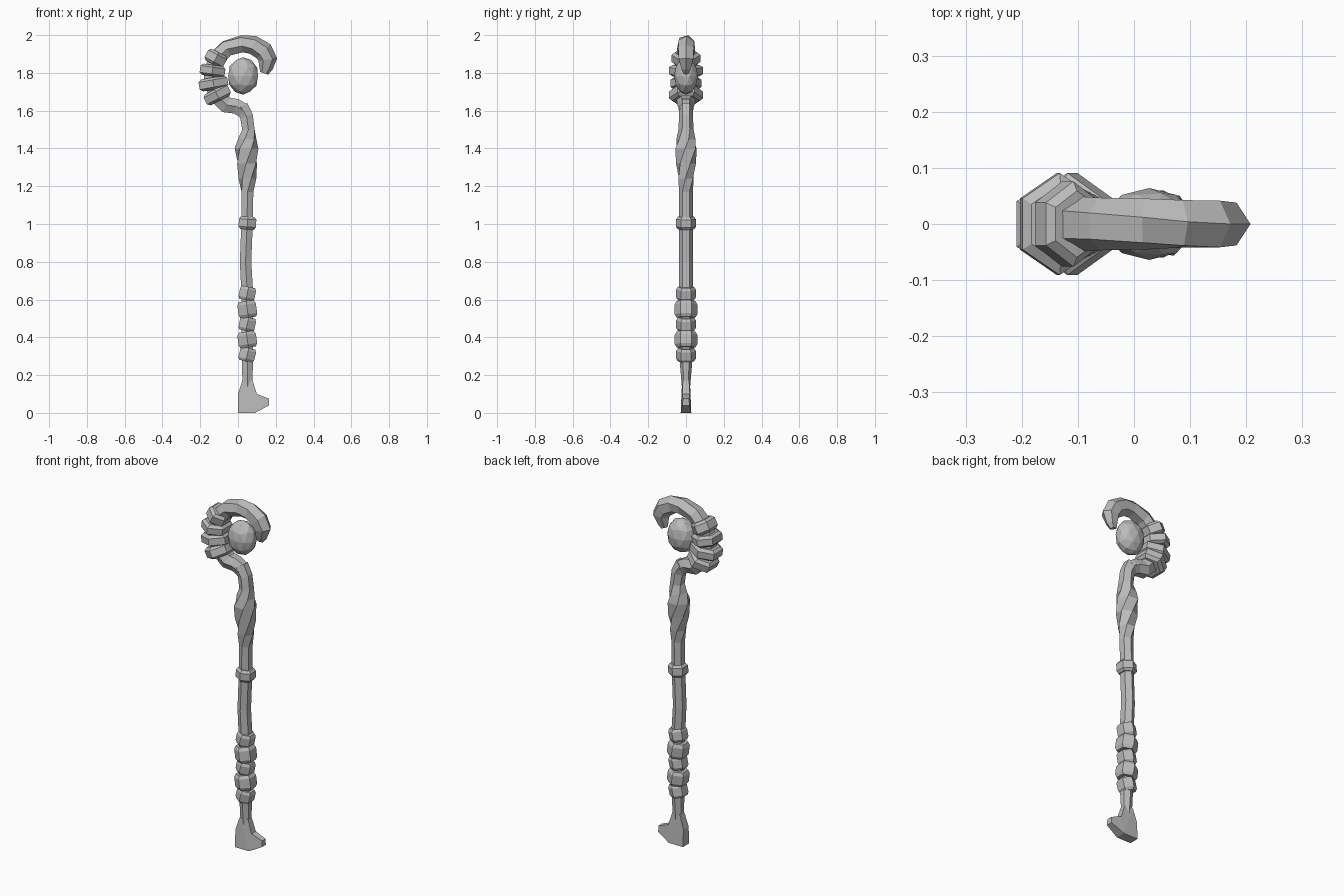
import bpy, bmesh
from math import sin, cos, radians
from mathutils import Vector, Matrix

if "Cube" in bpy.data.objects:
    bpy.data.objects.remove(bpy.data.objects["Cube"])

stone = bpy.data.materials.new("grey_stone")
stone.use_nodes = True
GREY = (0.5, 0.5, 0.5, 1)
stone.diffuse_color = GREY
stone.node_tree.nodes["Principled BSDF"].inputs["Base Color"].default_value = GREY


def finish(name, bm):
    bmesh.ops.recalc_face_normals(bm, faces=bm.faces)
    mesh = bpy.data.meshes.new(name)
    bm.to_mesh(mesh)
    bm.free()
    mesh.materials.append(stone)
    obj = bpy.data.objects.new(name, mesh)
    bpy.context.collection.objects.link(obj)
    return obj


def sweep(name, stations, sides=6):
    """Hexagonal tube; each station is x, z, in-plane radius, depth radius, twist."""
    bm = bmesh.new()
    loops = []
    last = len(stations) - 1
    for i, (x, z, rx, ry, twist) in enumerate(stations):
        a, b = stations[max(i - 1, 0)], stations[min(i + 1, last)]
        t = Vector((b[0] - a[0], 0, b[1] - a[1])).normalized()
        across = Vector((t.z, 0, -t.x))
        loop = []
        for k in range(sides):
            ang = radians(30 + twist + 360 * k / sides)
            loop.append(bm.verts.new(Vector((x, 0, z)) + across * rx * cos(ang)
                                     + Vector((0, ry * sin(ang), 0))))
        loops.append(loop)
    for lo, hi in zip(loops, loops[1:]):
        for k in range(sides):
            n = (k + 1) % sides
            bm.faces.new((lo[k], lo[n], hi[n], hi[k]))
    bm.faces.new(loops[0][::-1])
    bm.faces.new(loops[-1])
    return finish(name, bm)


def ring(name, x, z, tilt, rx, ry, half, taper=0.78):
    """Bevelled hexagonal band, tilted in the front plane."""
    dx, dz = sin(radians(tilt)), cos(radians(tilt))
    sweep(name, [(x + dx * half * h, z + dz * half * h, rx * s, ry * s, 0)
                 for h, s in ((-1, taper), (-0.6, 1), (0.6, 1), (1, taper))])


# Straight shaft with the twisted swelling near its top
sweep("shaft", [
    (0.05, 0.14, 0.030, 0.022, 0),
    (0.05, 0.28, 0.034, 0.034, 0),
    (0.05, 0.62, 0.036, 0.038, 0),
    (0.04, 0.80, 0.035, 0.037, 0),
    (0.048, 1.00, 0.035, 0.037, 0),
    (0.05, 1.17, 0.036, 0.036, 0),
    (0.05, 1.24, 0.047, 0.045, 25),
    (0.048, 1.32, 0.058, 0.053, 55),
    (0.045, 1.40, 0.063, 0.062, 85),
    (0.05, 1.45, 0.050, 0.052, 105),
    (0.055, 1.50, 0.038, 0.040, 120),
    (0.045, 1.57, 0.040, 0.037, 120),
    (0.015, 1.62, 0.046, 0.038, 120),
])

# Curled head, tapering to the hooked tip
sweep("crook", [
    (0.03, 1.60, 0.044, 0.038, 0),
    (-0.01, 1.623, 0.046, 0.040, 0),
    (-0.06, 1.63, 0.050, 0.046, 0),
    (-0.11, 1.68, 0.052, 0.052, 0),
    (-0.135, 1.75, 0.052, 0.054, 0),
    (-0.135, 1.81, 0.052, 0.054, 0),
    (-0.11, 1.88, 0.050, 0.050, 0),
    (-0.06, 1.93, 0.047, 0.047, 5),
    (0.02, 1.954, 0.047, 0.047, 15),
    (0.08, 1.948, 0.050, 0.047, 25),
    (0.135, 1.915, 0.052, 0.048, 30),
    (0.158, 1.87, 0.050, 0.044, 30),
    (0.147, 1.825, 0.036, 0.028, 30),
    (0.138, 1.798, 0.022, 0.016, 30),
])

# Heavy bands around the curl
ring("curl_band_1", -0.118, 1.877, 28, 0.064, 0.076, 0.035)
ring("curl_band_2", -0.135, 1.812, 8, 0.077, 0.091, 0.030)
ring("curl_band_3", -0.130, 1.744, -10, 0.089, 0.082, 0.032)
ring("curl_band_4", -0.110, 1.683, -27, 0.082, 0.091, 0.033)

# Collar and the stack of tilted bands on the lower shaft
ring("collar", 0.05, 1.005, 4, 0.053, 0.053, 0.034)
for i, (z, tilt, r, half) in enumerate((
        (0.632, 12, 0.052, 0.036), (0.548, -8, 0.060, 0.044),
        (0.470, 12, 0.052, 0.036), (0.388, -8, 0.060, 0.042),
        (0.308, 14, 0.052, 0.036))):
    ring("shaft_band_%d" % (i + 1), 0.049, z, tilt, r * 0.95, r, half, 0.82)

# Floating faceted orb inside the curl
bm = bmesh.new()
bmesh.ops.create_icosphere(bm, subdivisions=2, radius=1, matrix=Matrix.LocRotScale(
    Vector((0.027, 0, 1.784)), None, Vector((0.083, 0.064, 0.099))))
finish("orb", bm)

# Foot with a blunt toe: front outline with half depth at each corner
outline = [(0.0, 0.0, 0.028), (0.09, 0.0, 0.028), (0.165, 0.04, 0.018),
           (0.165, 0.075, 0.016), (0.1, 0.1, 0.02), (0.076, 0.175, 0.016),
           (0.024, 0.175, 0.02), (0.0, 0.1, 0.024)]
bm = bmesh.new()
front = [bm.verts.new((x, -d, z)) for x, z, d in outline]
back = [bm.verts.new((x, d, z)) for x, z, d in outline]
bm.faces.new(front)
bm.faces.new(back[::-1])
for k in range(len(outline)):
    n = (k + 1) % len(outline)
    bm.faces.new((front[k], back[k], back[n], front[n]))
bmesh.ops.triangulate(bm, faces=[f for f in bm.faces if len(f.verts) > 4])
finish("foot", bm)
